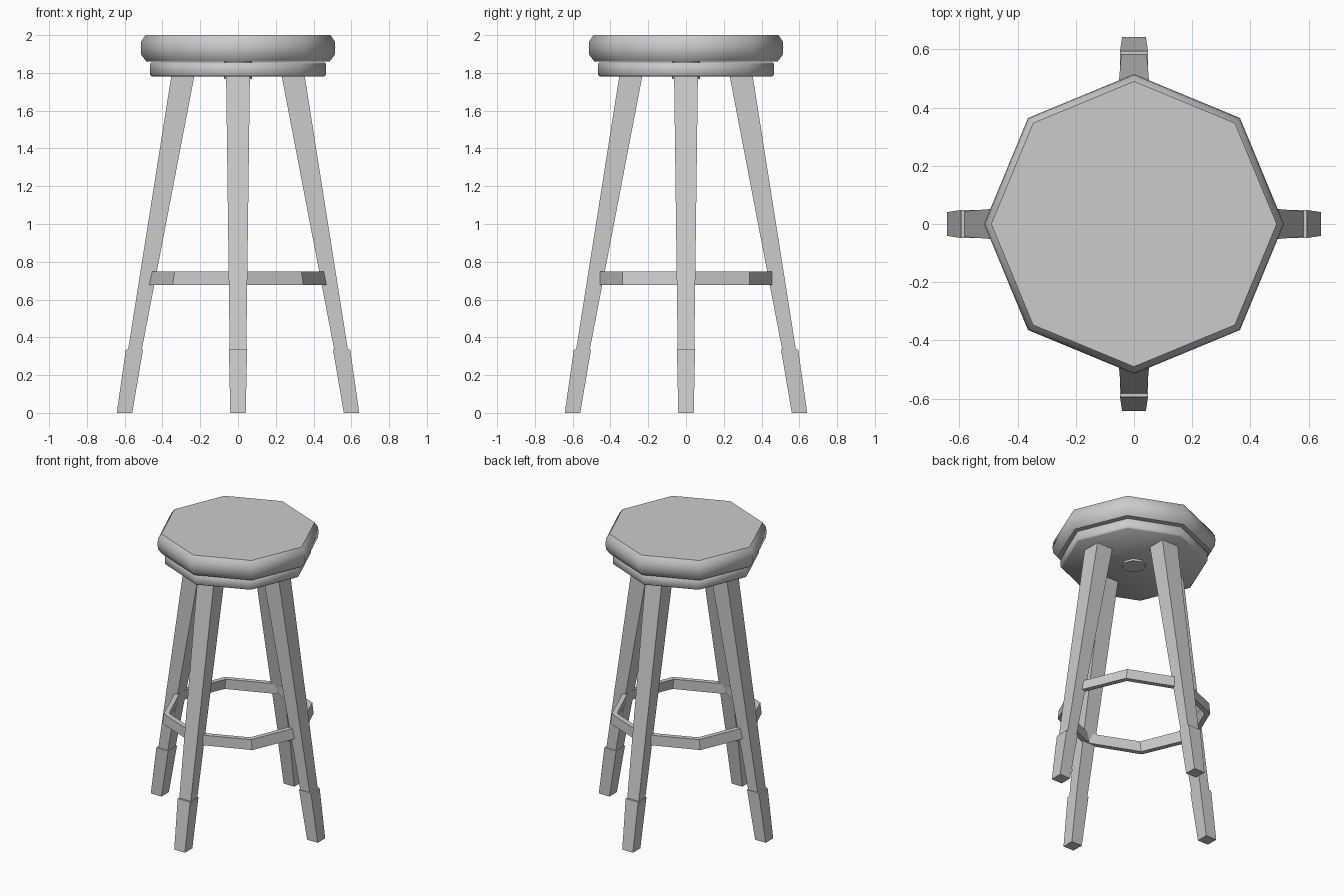
import bpy
from math import cos, sin, pi, radians

if "Cube" in bpy.data.objects:
    bpy.data.objects.remove(bpy.data.objects["Cube"])


def make(name, verts, faces, smooth=False):
    mesh = bpy.data.meshes.new(name)
    mesh.from_pydata(verts, [], faces)
    obj = bpy.data.objects.new(name, mesh)
    bpy.context.collection.objects.link(obj)
    if smooth:
        bpy.ops.object.select_all(action='DESELECT')
        obj.select_set(True)
        bpy.context.view_layer.objects.active = obj
        bpy.ops.object.shade_smooth_by_angle(angle=radians(48))
    return obj


def turned(name, profile, sides=8):
    """Closed solid of revolution from (radius, z) points, bottom to top."""
    verts = [(r * cos(2 * pi * i / sides), r * sin(2 * pi * i / sides), z)
             for r, z in profile for i in range(sides)]
    faces = [tuple(reversed(range(sides)))]
    for k in range(len(profile) - 1):
        for i in range(sides):
            j = (i + 1) % sides
            a, b = k * sides, (k + 1) * sides
            faces.append((a + i, a + j, b + j, b + i))
    faces.append(tuple(range(len(verts) - sides, len(verts))))
    return make(name, verts, faces, True)


def post(name, bottom, top, turn):
    """Tapered, splayed post; each end is (inner, outer, half_width, z)."""
    verts = []
    for inner, outer, w, z in (bottom, top):
        for x, y in ((inner, -w), (outer, -w), (outer, w), (inner, w)):
            verts.append((x, y, z))
    faces = [(3, 2, 1, 0), (4, 5, 6, 7)]
    faces += [(i, (i + 1) % 4, (i + 1) % 4 + 4, i + 4) for i in range(4)]
    obj = make(name, verts, faces)
    obj.rotation_euler.z = turn
    return obj


# Cushioned seat, base disc and swivel spindle
turned("seat", [(0.485, 1.86), (0.512, 1.895), (0.515, 1.933),
                (0.512, 1.968), (0.49, 2.0)])
turned("seat_base", [(0.458, 1.782), (0.466, 1.79), (0.466, 1.847), (0.458, 1.855)])
turned("swivel_spindle", [(0.075, 1.768), (0.075, 1.87)])

# Four splayed legs with slightly wider foot sleeves
for i, side in enumerate(("right", "back", "left", "front")):
    turn = i * pi / 2
    post(side + "_leg", (0.512, 0.584, 0.044, 0.32), (0.23, 0.352, 0.063, 1.79), turn)
    post(side + "_foot", (0.56, 0.642, 0.041, 0.0), (0.503, 0.594, 0.048, 0.335), turn)

# Octagonal foot ring, flaring slightly sideways at the bottom
verts, faces = [], []
for i in range(8):
    c, s = cos(i * pi / 4), sin(i * pi / 4)
    for r, z, flare in ((0.475, 0.678, 1.03), (0.475, 0.748, 1.0),
                        (0.44, 0.748, 1.0), (0.44, 0.678, 1.03)):
        verts.append((r * c * flare, r * s, z))
    n = (i + 1) % 8
    for k in range(4):
        m = (k + 1) % 4
        faces.append((i * 4 + k, n * 4 + k, n * 4 + m, i * 4 + m))
make("foot_ring", verts, faces)
